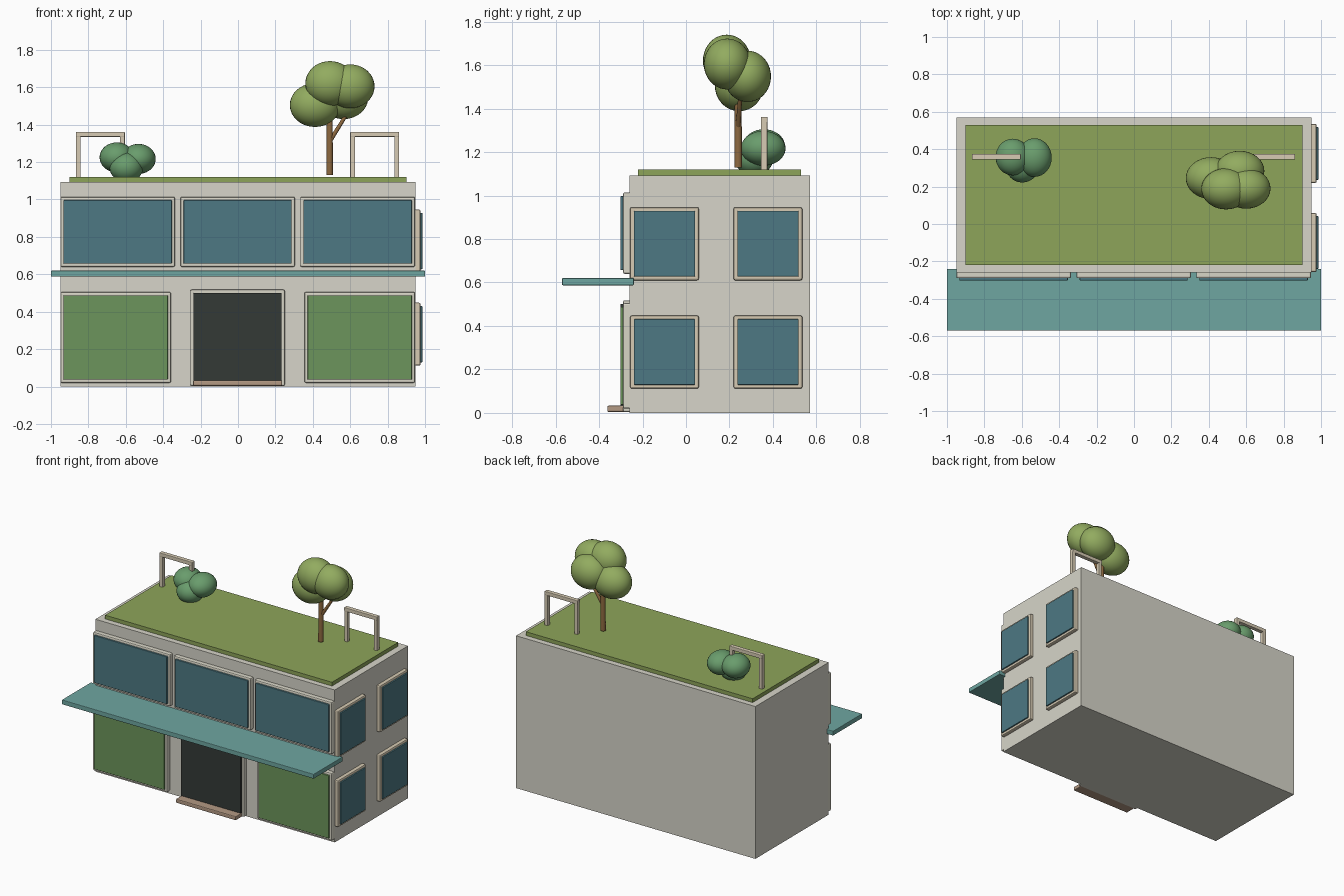
import bpy
from mathutils import Vector

if "Cube" in bpy.data.objects:
    bpy.data.objects.remove(bpy.data.objects["Cube"])


def mat(name, r, g, b):
    m = bpy.data.materials.new(name)
    m.diffuse_color = [(c / 255) ** 2.2 for c in (r, g, b)] + [1]
    m.use_nodes = True
    m.node_tree.nodes["Principled BSDF"].inputs["Base Color"].default_value = m.diffuse_color
    return m


WALL = mat("wall", 214, 212, 200)
TRIM = mat("trim", 216, 213, 198)
SIDE_TRIM = mat("side_trim", 214, 202, 178)
GLASS = mat("glass", 78, 120, 130)
PANEL = mat("green_panel", 108, 148, 92)
DOOR = mat("door", 55, 60, 57)
CANOPY = mat("canopy", 110, 165, 160)
GRASS = mat("grass", 140, 163, 90)
STEP = mat("step", 178, 152, 130)
BARK = mat("bark", 140, 105, 66)
LEAF = mat("leaf", 145, 170, 96)
BUSH = mat("bush_leaf", 105, 155, 108)


def box(name, x, y, z, m, bevel=0.0):
    """Box from (min, max) ranges."""
    bpy.ops.mesh.primitive_cube_add(size=1, location=[(a + b) / 2 for a, b in (x, y, z)])
    o = bpy.context.object
    o.name = name
    o.scale = [b - a for a, b in (x, y, z)]
    bpy.ops.object.transform_apply(location=False, rotation=False, scale=True)
    o.data.materials.append(m)
    if bevel:
        b = o.modifiers.new("bevel", 'BEVEL')
        b.width, b.segments = bevel, 2
    return o


def blob(name, loc, radii, m):
    bpy.ops.mesh.primitive_uv_sphere_add(segments=32, ring_count=20, radius=1, location=loc)
    o = bpy.context.object
    o.name = name
    o.scale = radii
    bpy.ops.object.shade_smooth()
    o.data.materials.append(m)


def rod(name, a, b, r1, r2, m):
    a, b = Vector(a), Vector(b)
    bpy.ops.mesh.primitive_cone_add(vertices=16, radius1=r1, radius2=r2,
                                    depth=(b - a).length, location=(a + b) / 2)
    o = bpy.context.object
    o.name = name
    o.rotation_euler = (b - a).to_track_quat('Z', 'Y').to_euler()
    bpy.ops.object.shade_smooth_by_angle()
    o.data.materials.append(m)


def front_opening(name, x, z, m, inset=0.017):
    box(name + "_frame", x, (-0.29, -0.25), z, TRIM, 0.008)
    box(name + "_pane", (x[0] + inset, x[1] - inset), (-0.302, -0.27),
        (z[0] + inset, z[1] - inset), m, 0.004)


# Main volume, roof lawn, canopy and doorstep
box("building_body", (-0.95, 0.95), (-0.26, 0.57), (0, 1.093), WALL)
box("roof_lawn", (-0.90, 0.90), (-0.22, 0.53), (1.08, 1.12), GRASS)
box("front_canopy", (-1, 1), (-0.57, -0.24), (0.587, 0.62), CANOPY, 0.004)
box("door_step", (-0.24, 0.236), (-0.362, -0.25), (0.004, 0.033), STEP, 0.006)

# Front openings
for i, x in enumerate([(-0.95, -0.337), (-0.308, 0.304), (0.333, 0.947)]):
    front_opening(f"upper_window_{i}", x, (0.64, 1.014), GLASS)
for i, x in enumerate([(-0.95, -0.358), (0.355, 0.947)]):
    front_opening(f"lower_panel_{i}", x, (0.02, 0.505), PANEL)
front_opening("entrance", (-0.255, 0.25), (0.003, 0.518), DOOR)

# Right side windows
for y in (-0.257, 0.219):
    for z in (0.112, 0.61):
        box("side_window_frame", (0.94, 0.976), (y, y + 0.316), (z, z + 0.336), SIDE_TRIM, 0.008)
        box("side_window_pane", (0.95, 0.986), (y + 0.017, y + 0.299),
            (z + 0.017, z + 0.319), GLASS, 0.004)

# Roof frames
for x in (-0.867, 0.6):
    w, t = 0.262, 0.026
    for px in (x, x + w - t):
        box("roof_frame_post", (px, px + t), (0.345, 0.374), (1.10, 1.35), SIDE_TRIM, 0.004)
    box("roof_frame_bar", (x, x + w), (0.344, 0.375), (1.335, 1.362), SIDE_TRIM, 0.004)

# Tree
rod("tree_trunk", (0.49, 0.24, 1.13), (0.49, 0.24, 1.5), 0.018, 0.015, BARK)
rod("tree_branch", (0.49, 0.24, 1.31), (0.59, 0.25, 1.47), 0.012, 0.009, BARK)
for p, r in [((0.412, 0.245, 1.505), (0.135, 0.112, 0.117)),
             ((0.492, 0.188, 1.62), (0.132, 0.11, 0.12)),
             ((0.600, 0.19, 1.605), (0.13, 0.108, 0.117)),
             ((0.565, 0.283, 1.548), (0.132, 0.108, 0.118))]:
    blob("tree_crown", p, r, LEAF)

# Bush
for p, r in [((-0.648, 0.358, 1.225), (0.092, 0.098, 0.08)),
             ((-0.532, 0.355, 1.217), (0.092, 0.103, 0.08)),
             ((-0.597, 0.312, 1.172), (0.09, 0.09, 0.08))]:
    blob("bush", p, r, BUSH)
